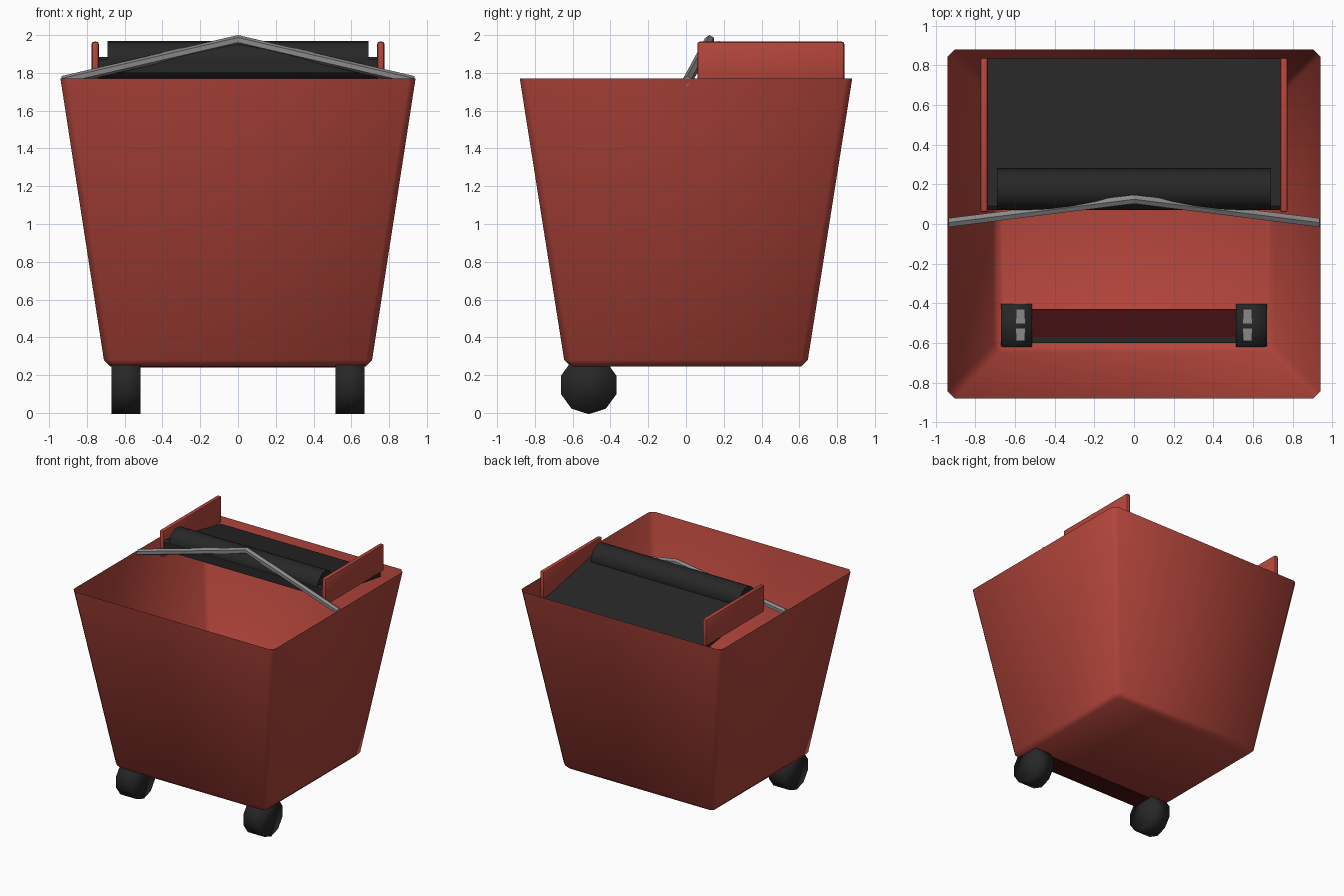
import bpy, bmesh, math
from mathutils import Matrix, Vector

cube = bpy.data.objects.get("Cube")
if cube:
    bpy.data.objects.remove(cube, do_unlink=True)


def material(name, rgb):
    m = bpy.data.materials.new(name)
    m.use_nodes = True
    color = (*rgb, 1.0)
    m.diffuse_color = color
    m.node_tree.nodes["Principled BSDF"].inputs["Base Color"].default_value = color
    return m


RED = material("red paint", (0.456, 0.061, 0.045))
DARK_RED = material("dark red paint", (0.06, 0.005, 0.006))
BLACK = material("black rubber", (0.02, 0.02, 0.02))
GREY = material("grey metal", (0.25, 0.25, 0.25))


def finish(name, bm, mat, smooth=None):
    """Turn a bmesh into an object; smooth is the sharpest rounded angle."""
    bmesh.ops.recalc_face_normals(bm, faces=bm.faces)
    mesh = bpy.data.meshes.new(name)
    bm.to_mesh(mesh)
    bm.free()
    mesh.materials.append(mat)
    ob = bpy.data.objects.new(name, mesh)
    bpy.context.collection.objects.link(ob)
    if smooth:
        bpy.ops.object.select_all(action="DESELECT")
        ob.select_set(True)
        bpy.context.view_layer.objects.active = ob
        bpy.ops.object.shade_smooth_by_angle(angle=math.radians(smooth))
    return ob


def loft(rings, cap_start=True, cap_end=True):
    bm = bmesh.new()
    loops = [[bm.verts.new(p) for p in ring] for ring in rings]
    for a, b in zip(loops, loops[1:]):
        for i in range(len(a)):
            j = (i + 1) % len(a)
            bm.faces.new((a[i], a[j], b[j], b[i]))
    if cap_start:
        bm.faces.new(loops[0])
    if cap_end:
        bm.faces.new(loops[-1])
    return bm


def box(name, x, y, z, mat, bevel=0):
    bm = bmesh.new()
    size = [b - a for a, b in (x, y, z)]
    mid = [(a + b) / 2 for a, b in (x, y, z)]
    bmesh.ops.create_cube(bm, size=1, matrix=Matrix.Translation(mid) @ Matrix.Diagonal((*size, 1)))
    if bevel:
        bmesh.ops.bevel(bm, geom=bm.edges[:], offset=bevel, segments=2, profile=0.5, affect="EDGES")
    return finish(name, bm, mat, 40 if bevel else None)


def roller(name, centre, radius, length, sides, mat, turn=0, smooth=40):
    """Cylinder lying along x."""
    bm = bmesh.new()
    place = Matrix.Translation(centre) @ Matrix.Rotation(math.pi / 2, 4, "Y") @ Matrix.Rotation(turn, 4, "Z")
    bmesh.ops.create_cone(bm, cap_ends=True, segments=sides, radius1=radius,
                          radius2=radius, depth=length, matrix=place)
    return finish(name, bm, mat, smooth)


def chamfered_rect(hx, hy, c, z):
    return [(hx, hy - c, z), (hx - c, hy, z), (c - hx, hy, z), (-hx, hy - c, z),
            (-hx, c - hy, z), (c - hx, -hy, z), (hx - c, -hy, z), (hx, c - hy, z)]


# Tapered open bin with a chamfered foot
bin_rings = [chamfered_rect(0.675, 0.61, 0.02, 0.245),
             chamfered_rect(0.71, 0.645, 0.035, 0.28),
             chamfered_rect(0.94, 0.88, 0.035, 1.77)]
finish("bin_body", loft(bin_rings, cap_end=False), RED, 180)

# Front axle set into the floor
box("axle_housing", (-0.53, 0.53), (-0.6, -0.43), (0.24, 0.262), DARK_RED)
box("axle_strip", (-0.53, 0.53), (-0.6, -0.57), (0.255, 0.267), BLACK)

# Wheels, wheel brackets and lid side plates on both sides
for side, s in (("left", 1), ("right", -1)):
    roller(side + "_wheel", (s * 0.593, -0.515, 0.148), 0.155, 0.155, 10, BLACK,
           turn=math.radians(90), smooth=180)
    box(side + "_wheel_bracket", sorted((s * 0.55, s * 0.595)), (-0.59, -0.43), (0.25, 0.299), GREY)
    box(side + "_lid_plate", sorted((s * 0.737, s * 0.775)), (0.06, 0.838), (1.74, 1.965), RED, 0.012)

# Sloping lid panel between the plates
panel_profile = [(0.07, 1.8), (0.07, 1.87), (0.09, 1.885), (0.835, 1.73), (0.835, 1.68)]
finish("lid_panel", loft([[(x, y, z) for y, z in panel_profile] for x in (-0.742, 0.742)]), BLACK)

# Rounded roll along the front of the lid
roller("lid_roll", (0, 0.175, 1.863), 0.105, 1.38, 20, BLACK)

# Bent handle bar spanning the rim
def bar_ring(x, y, z, r=0.026):
    angles = [math.radians(60 * i + 30) for i in range(6)]
    return [(x, y + r * math.cos(a), z + r * math.sin(a)) for a in angles]


handle_path = [(-0.935, 0.007, 1.757), (0, 0.125, 1.974), (0.935, 0.007, 1.757)]
finish("handle_bar", loft([bar_ring(*p) for p in handle_path]), GREY)
